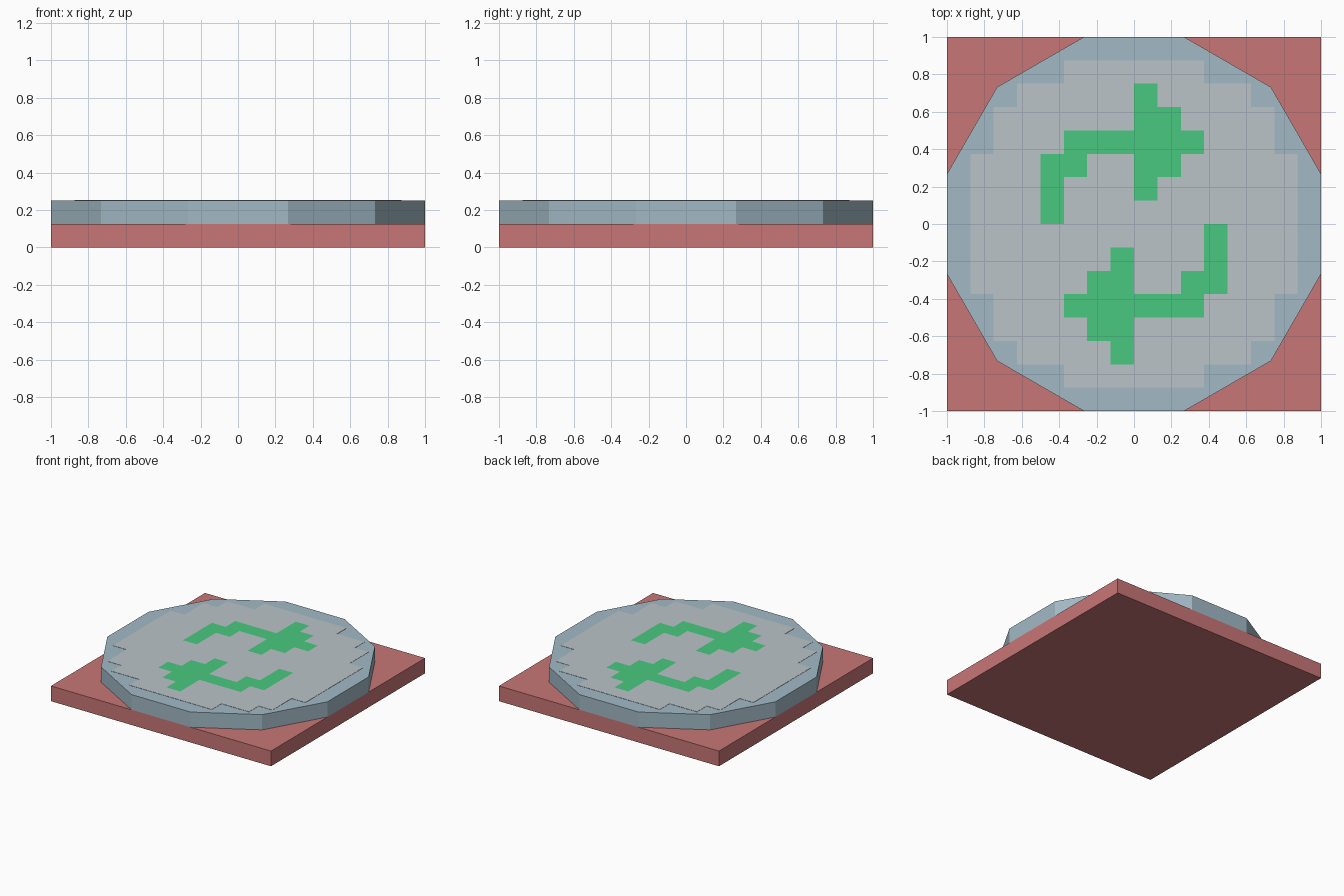
import bpy, bmesh, math

if "Cube" in bpy.data.objects:
    bpy.data.objects.remove(bpy.data.objects["Cube"])


def material(name, rgb):
    """Flat colour from 0-255 sRGB values."""
    def lin(c):
        c /= 255
        return c / 12.92 if c <= 0.04045 else ((c + 0.055) / 1.055) ** 2.4
    m = bpy.data.materials.new(name)
    m.diffuse_color = (*[lin(c) for c in rgb], 1)
    m.use_nodes = True
    m.node_tree.nodes["Principled BSDF"].inputs["Base Color"].default_value = m.diffuse_color
    return m


def finish(name, bm, mats):
    bmesh.ops.recalc_face_normals(bm, faces=bm.faces)
    mesh = bpy.data.meshes.new(name)
    bm.to_mesh(mesh)
    bm.free()
    for m in mats:
        mesh.materials.append(m)
    bpy.context.collection.objects.link(bpy.data.objects.new(name, mesh))


def prism(name, pts, z0, z1, mat):
    bm = bmesh.new()
    face = bm.faces.new([bm.verts.new((x, y, z0)) for x, y in pts])
    new = bmesh.ops.extrude_face_region(bm, geom=[face], use_keep_orig=True)["geom"]
    bmesh.ops.translate(bm, vec=(0, 0, z1 - z0),
                        verts=[v for v in new if isinstance(v, bmesh.types.BMVert)])
    finish(name, bm, [mat])


red = material("dusty red", (200, 118, 118))
blue = material("pale blue", (162, 186, 197))
grey = material("light grey", (186, 196, 201))
green = material("bright green", (72, 201, 127))

# square base slab
prism("base_slab", [(-1, -1), (1, -1), (1, 1), (-1, 1)], 0, 0.125, red)

# twelve-sided disc with flats touching the slab edges
R = 1 / math.cos(math.radians(15))
disc = [(R * math.cos(a), R * math.sin(a))
        for a in (math.radians(15 + 30 * i) for i in range(12))]
prism("disc", disc, 0.125, 0.25, blue)

# painted panel on the disc, laid out on a 1/8 unit cell grid
CELL, Z = 0.125, 0.25
half_width = [7, 7, 7, 6, 6, 5, 3]          # cells from centre, per row
arrow = {0: [-4], 1: [-4, 0], 2: [-4, -3, 0, 1],
         3: range(-3, 3), 4: [0, 1], 5: [0]}  # row: columns
arrow_cells = {(c, r) for r, cols in arrow.items() for c in cols}
arrow_cells |= {(-1 - c, -1 - r) for c, r in arrow_cells}  # half-turn copy

bm = bmesh.new()
for r in range(-7, 7):
    w = half_width[r if r >= 0 else -1 - r]
    for c in range(-w, w):
        f = bm.faces.new([bm.verts.new(((c + i) * CELL, (r + j) * CELL, Z))
                          for i, j in ((0, 0), (1, 0), (1, 1), (0, 1))])
        f.material_index = int((c, r) in arrow_cells)
bmesh.ops.remove_doubles(bm, verts=bm.verts, dist=1e-4)
new = bmesh.ops.extrude_face_region(bm, geom=bm.faces[:])["geom"]
bmesh.ops.translate(bm, vec=(0, 0, 0.002),
                    verts=[v for v in new if isinstance(v, bmesh.types.BMVert)])
finish("painted_panel", bm, [grey, green])
